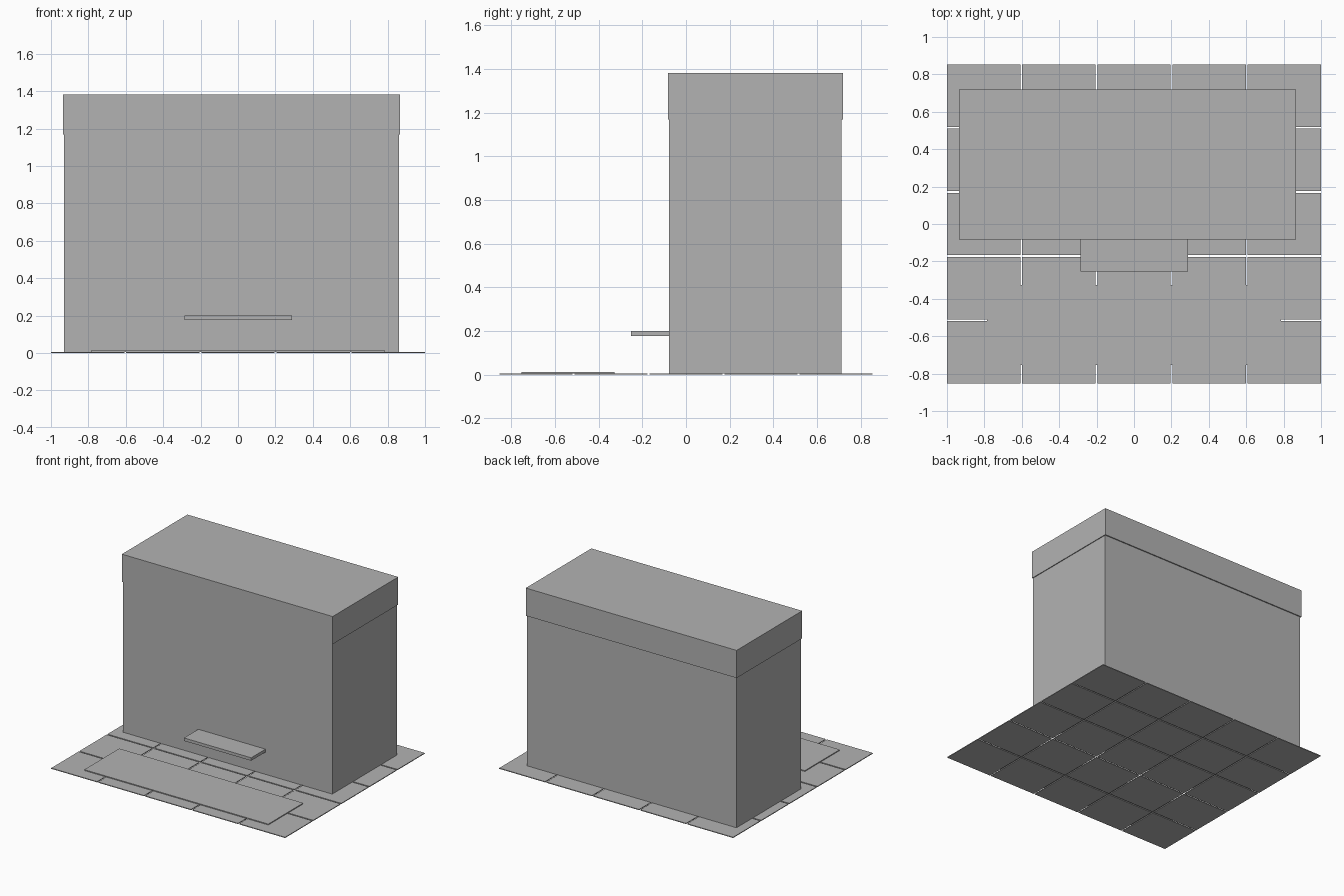
import bpy
import bmesh
from mathutils import Vector

if "Cube" in bpy.data.objects:
    bpy.data.objects.remove(bpy.data.objects["Cube"])

grey = bpy.data.materials.new("plain_grey")
grey.diffuse_color = (0.45, 0.45, 0.45, 1.0)
grey.use_nodes = True
grey.node_tree.nodes["Principled BSDF"].inputs["Base Color"].default_value = grey.diffuse_color


def add_boxes(name, boxes):
    """One object made of boxes, each given as (min corner, max corner)."""
    bm = bmesh.new()
    for lo, hi in boxes:
        lo, hi = Vector(lo), Vector(hi)
        verts = bmesh.ops.create_cube(bm, size=1)["verts"]
        bmesh.ops.scale(bm, vec=hi - lo, verts=verts)
        bmesh.ops.translate(bm, vec=(lo + hi) / 2, verts=verts)
    mesh = bpy.data.meshes.new(name)
    bm.to_mesh(mesh)
    bm.free()
    mesh.materials.append(grey)
    obj = bpy.data.objects.new(name, mesh)
    bpy.context.collection.objects.link(obj)
    return obj


TILE_TOP = 0.006

# Floor: five by five tiles with open joints
GAP, NX, NY = 0.01, 5, 5
tile_x = (2.0 - GAP * (NX - 1)) / NX
tile_y = (1.706 - GAP * (NY - 1)) / NY
tiles = []
for i in range(NX):
    for j in range(NY):
        x = -1.0 + i * (tile_x + GAP)
        y = -0.853 + j * (tile_y + GAP)
        tiles.append(((x, y, 0), (x + tile_x, y + tile_y, TILE_TOP)))
add_boxes("floor_tiles", tiles)

# Mat lying in front of the cabinet
add_boxes("floor_mat", [((-0.787, -0.754, TILE_TOP), (0.787, -0.327, 0.013))])

# Cabinet body with slightly wider top section
add_boxes("cabinet_body", [((-0.93, -0.078, TILE_TOP), (0.861, 0.711, 1.168))])
add_boxes("cabinet_top", [((-0.936, -0.082, 1.168), (0.867, 0.719, 1.382))])

# Small shelf projecting from the front
add_boxes("front_shelf", [((-0.285, -0.253, 0.178), (0.29, -0.078, 0.201))])
